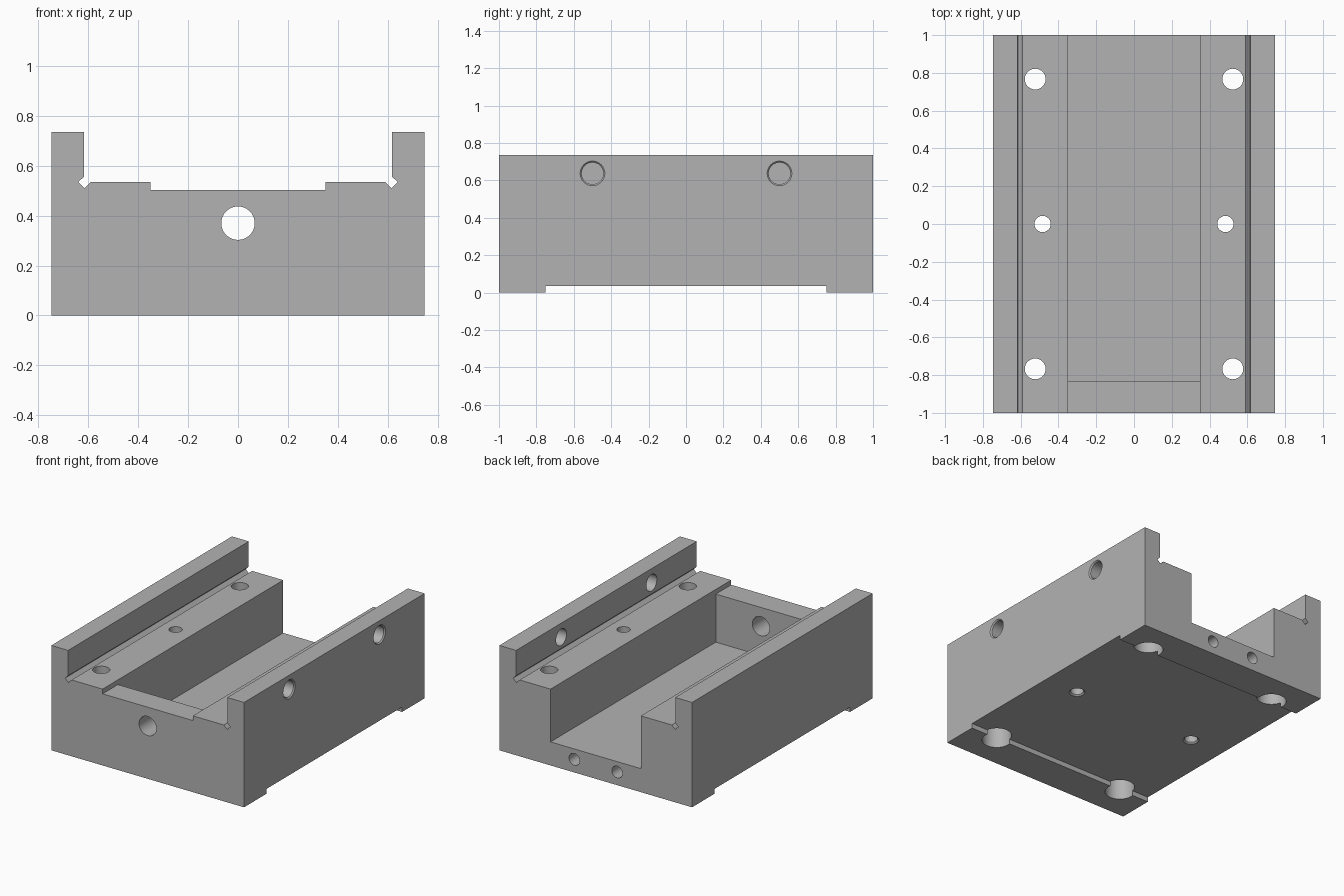
import bpy, bmesh, math
from mathutils import Matrix, Vector

cube = bpy.data.objects.get("Cube")
if cube:
    bpy.data.objects.remove(cube, do_unlink=True)

grey = bpy.data.materials.new("machined_grey")
grey.use_nodes = True
colour = (0.45, 0.45, 0.45, 1)
grey.diffuse_color = colour
grey.node_tree.nodes["Principled BSDF"].inputs["Base Color"].default_value = colour

# Main dimensions
HALF_W, HALF_L, HEIGHT = 0.747, 1.0, 0.735
LEDGE, LIP, FLOOR, FOOT = 0.535, 0.502, 0.165, 0.034
WALL, CHANNEL = 0.617, 0.35


def make_object(name, bm):
    bmesh.ops.recalc_face_normals(bm, faces=bm.faces)
    mesh = bpy.data.meshes.new(name)
    bm.to_mesh(mesh)
    bm.free()
    mesh.materials.append(grey)
    obj = bpy.data.objects.new(name, mesh)
    bpy.context.collection.objects.link(obj)
    return obj


def add_box(bm, lo, hi):
    lo, hi = Vector(lo), Vector(hi)
    verts = bmesh.ops.create_cube(bm, size=1)["verts"]
    for v in verts:
        v.co = (lo + hi) / 2 + Vector(a * b for a, b in zip(v.co, hi - lo))


def add_bore(bm, origin, axis, steps, sides=48):
    """Stepped round cutter; steps are (radius, distance along axis)."""
    matrix = Matrix.Translation(origin) @ Vector(axis).to_track_quat("Z", "Y").to_matrix().to_4x4()
    rings = []
    for r, d in steps:
        rings.append([bm.verts.new(matrix @ Vector((r * math.cos(t), r * math.sin(t), d)))
                      for t in (2 * math.pi * i / sides for i in range(sides))])
    for a, b in zip(rings, rings[1:]):
        for i in range(sides):
            j = (i + 1) % sides
            bm.faces.new((a[i], a[j], b[j], b[i]))
    bm.faces.new(rings[0][::-1])
    bm.faces.new(rings[-1])


def cut(body, bm):
    cutter = make_object("cutter", bm)
    cutter.hide_render = True
    mod = body.modifiers.new("cut", "BOOLEAN")
    mod.operation, mod.solver, mod.object = "DIFFERENCE", "EXACT", cutter
    bpy.context.view_layer.objects.active = body
    bpy.ops.object.modifier_apply(modifier=mod.name)
    bpy.data.objects.remove(cutter, do_unlink=True)


# Block: mirrored cross-section with side walls and relief grooves, swept along y
half = [(HALF_W, 0), (HALF_W, HEIGHT), (WALL, HEIGHT), (WALL, LEDGE + 0.022),
        (WALL + 0.023, LEDGE), (WALL - 0.002, LEDGE - 0.025), (WALL - 0.027, LEDGE),
        (CHANNEL, LEDGE), (CHANNEL, LIP)]
section = half + [(-x, z) for x, z in reversed(half)]
bm = bmesh.new()
face = bm.faces.new([bm.verts.new((x, -HALF_L, z)) for x, z in section])
swept = bmesh.ops.extrude_face_region(bm, geom=[face])["geom"]
bmesh.ops.translate(bm, vec=(0, 2 * HALF_L, 0),
                    verts=[g for g in swept if isinstance(g, bmesh.types.BMVert)])
body = make_object("channel_block", bm)

# Deep channel, open at the back and closed by the front plate
bm = bmesh.new()
add_box(bm, (-CHANNEL, -0.83, FLOOR), (CHANNEL, 1.2, 0.9))
cut(body, bm)

# Shallow recess under the block, leaving a foot at each end
bm = bmesh.new()
add_box(bm, (-1, -0.75, -0.1), (1, 0.75, FOOT))
cut(body, bm)

# All drilled holes
bm = bmesh.new()
for s in (-1, 1):
    # Counterbored corner holes
    for y in (-0.767, 0.767):
        add_bore(bm, (s * 0.523, y, 0), (0, 0, 1),
                 [(0.096, -0.1), (0.096, 0.25), (0.055, 0.25), (0.055, 0.7)])
    # Middle pin holes, chamfered underneath
    add_bore(bm, (s * 0.484, 0, FOOT), (0, 0, 1),
             [(0.052, -0.02), (0.052, 0), (0.043, 0.009), (0.043, 0.7)])
    # Blind holes in the back
    add_bore(bm, (s * 0.166, 1, 0.092), (0, -1, 0), [(0.041, -0.1), (0.041, 0.25)])
    # Chamfered clamping holes through one side wall
    add_bore(bm, (HALF_W, s * 0.5, 0.637), (-1, 0, 0),
             [(0.066, -0.05), (0.066, 0), (0.058, 0.008), (0.058, 0.3)])
# Front plate hole
add_bore(bm, (0, -1, 0.37), (0, 1, 0), [(0.067, -0.1), (0.067, 0.4)])
cut(body, bm)

# Smooth bores, crisp edges
bpy.ops.object.select_all(action="DESELECT")
body.select_set(True)
bpy.context.view_layer.objects.active = body
bpy.ops.object.shade_smooth_by_angle(angle=math.radians(30))
